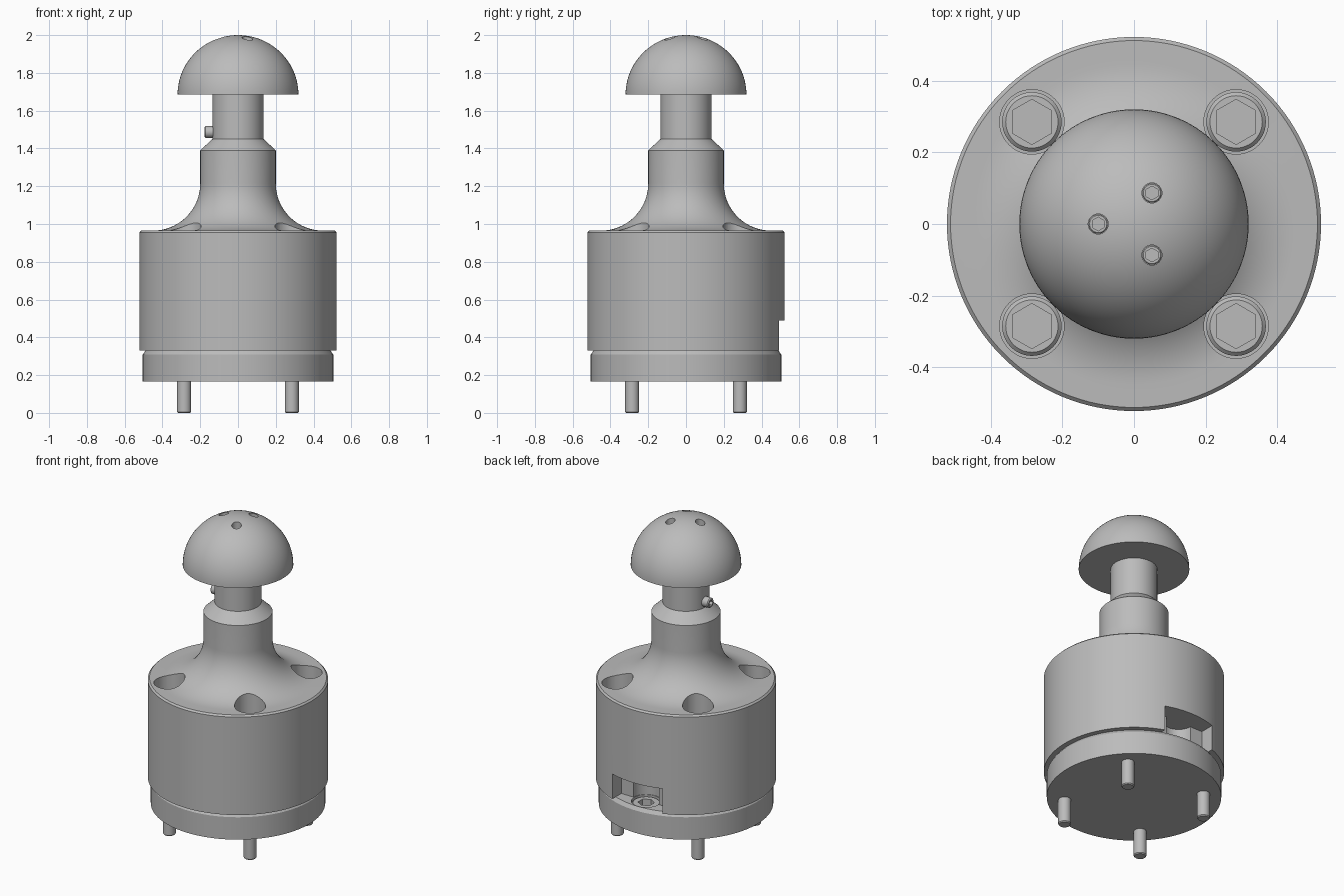
import bpy, bmesh
from math import sin, cos, pi, radians
from mathutils import Matrix, Vector

cube = bpy.data.objects.get("Cube")
if cube:
    bpy.data.objects.remove(cube, do_unlink=True)

metal = bpy.data.materials.new("plain_grey")
metal.use_nodes = True
grey = (0.5, 0.5, 0.5, 1)
metal.diffuse_color = grey
metal.node_tree.nodes["Principled BSDF"].inputs["Base Color"].default_value = grey


def make(name, bm):
    bmesh.ops.recalc_face_normals(bm, faces=bm.faces)
    mesh = bpy.data.meshes.new(name)
    bm.to_mesh(mesh)
    bm.free()
    mesh.materials.append(metal)
    ob = bpy.data.objects.new(name, mesh)
    bpy.context.collection.objects.link(ob)
    return ob


def lathe(name, profile, steps=128):
    """Solid of revolution; the profile starts and ends on the axis."""
    bm = bmesh.new()
    vs = [bm.verts.new((r, 0, z)) for r, z in profile]
    es = [bm.edges.new(pair) for pair in zip(vs, vs[1:])]
    bmesh.ops.spin(bm, geom=vs + es, cent=(0, 0, 0), axis=(0, 0, 1),
                   angle=2 * pi, steps=steps)
    bmesh.ops.remove_doubles(bm, verts=bm.verts, dist=1e-5)
    return make(name, bm)


def prism(bm, x, y, z0, z1, r, sides=48):
    """Add an upright prism to a mesh."""
    bmesh.ops.create_cone(bm, cap_ends=True, segments=sides, radius1=r, radius2=r,
                          depth=z1 - z0, matrix=Matrix.Translation((x, y, (z0 + z1) / 2)))


def box(bm, lo, hi):
    lo, hi = Vector(lo), Vector(hi)
    bmesh.ops.create_cube(bm, size=1, matrix=Matrix.Translation((lo + hi) / 2)
                          @ Matrix.Diagonal((*(hi - lo), 1)))


def cut(ob, bm):
    """Subtract a mesh from an object and discard the cutter."""
    cutter = make("cutter", bm)
    cutter.hide_render = True
    mod = ob.modifiers.new("cut", "BOOLEAN")
    mod.operation, mod.solver, mod.object = "DIFFERENCE", "EXACT", cutter
    bpy.context.view_layer.objects.active = ob
    bpy.ops.object.modifier_apply(modifier=mod.name)
    bpy.data.objects.remove(cutter, do_unlink=True)


def socket_screw(name, r, length, hex_r, depth, chamfer):
    """Cylinder with its top at the origin and a hexagonal socket."""
    ob = lathe(name, [(0, -length), (r, -length), (r, -chamfer), (r - chamfer, 0), (0, 0)], 48)
    bm = bmesh.new()
    prism(bm, 0, 0, -depth, 0.05, hex_r, 6)
    cut(ob, bm)
    return ob


corners = [(sx * 0.285, sy * 0.285) for sx in (-1, 1) for sy in (-1, 1)]
slot_bolt = (0, 0.402)
parts = []

# Base disc with a chamfered rim and a recess for the slot bolt
base = lathe("base_disc", [(0, 0.165), (0.505, 0.165), (0.505, 0.308), (0.49, 0.33), (0, 0.33)])
bm = bmesh.new()
prism(bm, *slot_bolt, 0.25, 0.4, 0.086)
cut(base, bm)
parts.append(base)

# Body sweeping up into the neck
sweep = [(0.45 - 0.25 * sin(a), 1.215 - 0.25 * cos(a))
         for a in (radians(90 * i / 20) for i in range(21))]
body = lathe("body", [(0, 0.33), (0.522, 0.33), (0.522, 0.955), (0.512, 0.965)] + sweep
             + [(0.2, 1.39), (0.135, 1.45), (0, 1.45)])

# Deep bolt wells in the shoulder
bm = bmesh.new()
for x, y in corners:
    prism(bm, x, y, 0.6, 1.4, 0.09)
cut(body, bm)

# Rear access slot, with a round pocket over the bolt
bm = bmesh.new()
box(bm, (-0.177, 0.4, 0.2), (0.177, 0.7, 0.49))
cut(body, bm)
bm = bmesh.new()
prism(bm, *slot_bolt, 0.2, 0.49, 0.09)
cut(body, bm)
parts.append(body)

bolt = socket_screw("slot_bolt", 0.084, 0.06, 0.048, 0.04, 0.008)
bolt.location = (*slot_bolt, 0.322)
parts.append(bolt)

# Corner bolts: heads in the wells, ends below the base
for i, (x, y) in enumerate(corners, 1):
    head = socket_screw(f"bolt_head_{i}", 0.083, 0.12, 0.063, 0.06, 0.01)
    head.location = (x, y, 0.71)
    pin = lathe(f"bolt_end_{i}", [(0, 0), (0.032, 0), (0.037, 0.006), (0.037, 0.17), (0, 0.17)], 32)
    pin.location = (x, y, 0)
    parts += [head, pin]

# Shaft
parts.append(lathe("shaft", [(0, 1.44), (0.135, 1.44), (0.135, 1.69), (0, 1.69)], 96))

# Domed cap with three screw holes
dome = lathe("dome_cap", [(0, 1.685)] + [
    (0.32 * cos(a), 1.685 + 0.315 * sin(a)) for a in (radians(90 * i / 28) for i in range(29))])
cap_holes = [(0.1 * cos(a), 0.1 * sin(a)) for a in (pi / 3, pi, -pi / 3)]
bm = bmesh.new()
for x, y in cap_holes:
    prism(bm, x, y, 1.88, 2.1, 0.028, 32)
cut(dome, bm)
parts.append(dome)
for i, (x, y) in enumerate(cap_holes, 1):
    screw = socket_screw(f"cap_screw_{i}", 0.027, 0.06, 0.019, 0.03, 0.003)
    screw.location = (x, y, 1.93)
    parts.append(screw)

# Set screw in the side of the shaft
side = socket_screw("side_set_screw", 0.031, 0.07, 0.018, 0.03, 0.006)
side.rotation_euler = (0, -pi / 2, 0)
side.location = (-0.177, 0, 1.487)
parts.append(side)

# Smooth shading with sharp edges kept
bpy.ops.object.select_all(action="DESELECT")
for ob in parts:
    ob.select_set(True)
bpy.context.view_layer.objects.active = body
bpy.ops.object.shade_smooth_by_angle(angle=radians(25))
